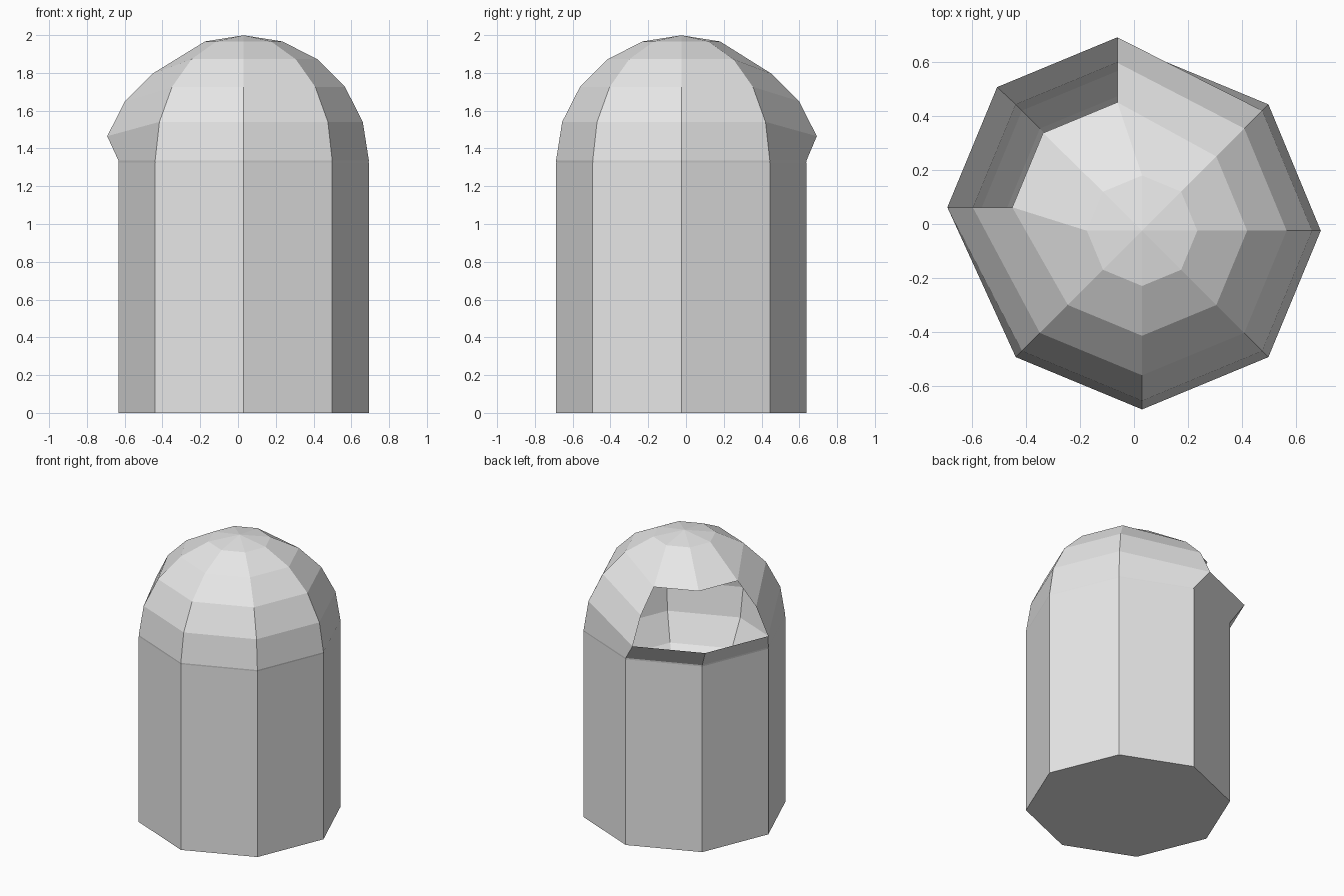
import bpy
import bmesh
import math
from mathutils import Matrix, Vector

cube = bpy.data.objects.get("Cube")
if cube:
    bpy.data.objects.remove(cube, do_unlink=True)

SIDES = 8
RADIUS = 0.663
AXIS = Vector((0.03, -0.025, 0))
DOME_Z = 1.336
BODY_TOP = 1.326

grey = bpy.data.materials.new("light grey")
grey.use_nodes = True
colour = (0.8, 0.8, 0.8, 1)
grey.diffuse_color = colour
grey.node_tree.nodes["Principled BSDF"].inputs["Base Color"].default_value = colour


def add_object(name, bm, location):
    mesh = bpy.data.meshes.new(name)
    bm.to_mesh(mesh)
    bm.free()
    mesh.materials.append(grey)
    obj = bpy.data.objects.new(name, mesh)
    obj.location = location
    bpy.context.collection.objects.link(obj)
    return obj


# Body: open-topped octagonal drum with a floor
bm = bmesh.new()
bmesh.ops.create_cone(bm, cap_ends=True, segments=SIDES, radius1=RADIUS,
                      radius2=RADIUS, depth=BODY_TOP,
                      matrix=Matrix.Translation((0, 0, BODY_TOP / 2)))
lid = [f for f in bm.faces if f.normal.z > 0.9]
bmesh.ops.delete(bm, geom=lid, context='FACES_ONLY')
add_object("body", bm, AXIS)

# Head: full low-poly ball, its lower half sitting inside the body
bm = bmesh.new()
bmesh.ops.create_uvsphere(bm, u_segments=SIDES, v_segments=10, radius=RADIUS)


def in_opening(co):
    angle = math.degrees(math.atan2(co.y, co.x)) % 360
    return 80 < angle < 190 and 0.15 < co.z < 0.57


# Opening: cut away the back corner and pull its rim out and down
rim = [v for v in bm.verts if in_opening(v.co)]
hole = [f for f in bm.faces if all(v in rim for v in f.verts)]
bmesh.ops.delete(bm, geom=hole, context='FACES_ONLY')
for v in rim:
    if v.is_valid:
        v.co += Vector((-0.092, 0.087, -0.076))
add_object("head", bm, AXIS + Vector((0, 0, DOME_Z)))
